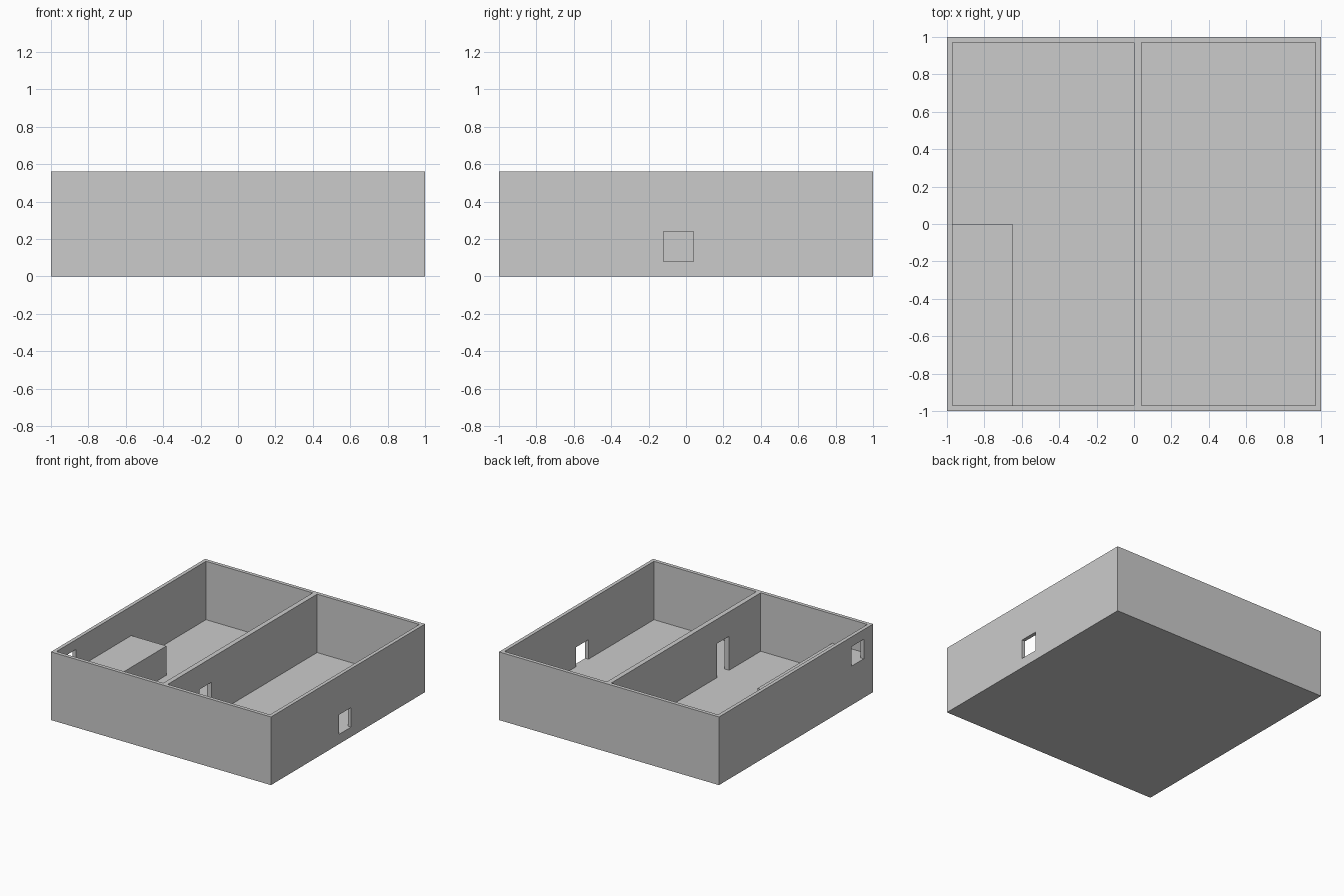
import bpy

if "Cube" in bpy.data.objects:
    bpy.data.objects.remove(bpy.data.objects["Cube"])

H, T, FLOOR, LEDGE = 0.56, 0.03, 0.08, 0.32   # total height, wall thickness, floor top, ledge top
IN = 1 - T                                    # inner face of the outer walls


def box(name, x, y, z):
    """Box from (min, max) ranges on each axis."""
    bpy.ops.mesh.primitive_cube_add(size=1)
    ob = bpy.context.object
    ob.name = name
    for i, (a, b) in enumerate((x, y, z)):
        for v in ob.data.vertices:
            v.co[i] = a + (v.co[i] + 0.5) * (b - a)
    return ob


def cut(target, name, x, y, z):
    """Subtract a hidden box from the target."""
    cutter = box(name, x, y, z)
    cutter.hide_render = True
    cutter.display_type = 'WIRE'
    mod = target.modifiers.new(name, 'BOOLEAN')
    mod.operation = 'DIFFERENCE'
    mod.solver = 'EXACT'
    mod.object = cutter


# Outer shell, hollowed into two rooms that leave the dividing wall
shell = box("room_shell", (-1, 1), (-1, 1), (0, H))
cut(shell, "left_room_cutter", (-IN, 0), (-IN, IN), (FLOOR, H + 0.1))
cut(shell, "right_room_cutter", (0.04, IN), (-IN, IN), (FLOOR, H + 0.1))

# Openings: right entrance, doorway in the dividing wall, high left opening
cut(shell, "right_entrance_cutter", (IN - 0.02, 1.02), (-0.12, 0.04), (FLOOR, 0.24))
cut(shell, "inner_doorway_cutter", (-0.02, 0.06), (-0.56, -0.40), (FLOOR, 0.36))
cut(shell, "left_opening_cutter", (-1.02, -IN + 0.02), (-0.88, -0.72), (LEDGE, 0.48))

# Raised ledge below the left opening
box("raised_ledge", (-IN, -0.65), (-IN, 0), (FLOOR, LEDGE))
